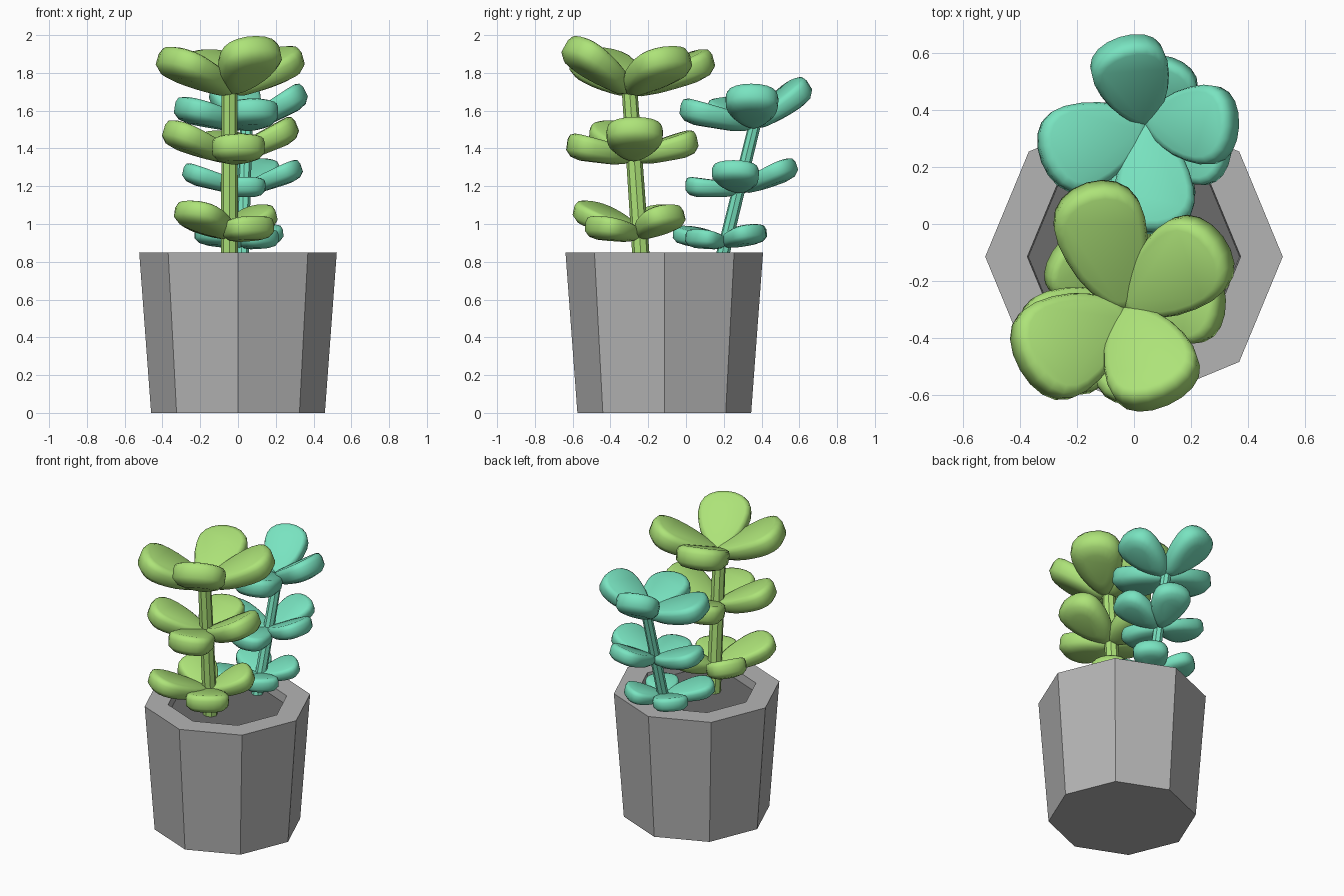
import bpy, bmesh
from math import sin, cos, pi, radians, copysign
from mathutils import Vector, Matrix

default_cube = bpy.data.objects.get("Cube")
if default_cube:
    bpy.data.objects.remove(default_cube, do_unlink=True)


def make_material(name, red, green, blue):
    material = bpy.data.materials.new(name)
    material.use_nodes = True
    color = (red, green, blue, 1)
    material.diffuse_color = color
    material.node_tree.nodes["Principled BSDF"].inputs["Base Color"].default_value = color
    return material


pot_grey = make_material("pot grey", .455, .455, .455)
soil_grey = make_material("soil dark grey", .145, .145, .145)
leaf_green = make_material("leaf green", .42, .77, .19)
leaf_teal = make_material("leaf teal", .19, .77, .53)


def finish(name, bm, material, smooth=False):
    bmesh.ops.recalc_face_normals(bm, faces=bm.faces)
    mesh = bpy.data.meshes.new(name)
    bm.to_mesh(mesh)
    bm.free()
    mesh.materials.append(material)
    obj = bpy.data.objects.new(name, mesh)
    bpy.context.collection.objects.link(obj)
    if smooth:
        bpy.ops.object.select_all(action="DESELECT")
        obj.select_set(True)
        bpy.context.view_layer.objects.active = obj
        bpy.ops.object.shade_smooth_by_angle(angle=radians(60))
    return obj


def bridge(bm, lower, upper):
    count = len(lower)
    for i in range(count):
        j = (i + 1) % count
        bm.faces.new((lower[i], lower[j], upper[j], upper[i]))


# Octagonal planter: outer wall, rim and inner wall
POT_CENTER = Vector((0, -.115, 0))
SOIL_Z = .79


def octagon(bm, radius, z):
    return [bm.verts.new(POT_CENTER + Vector((radius * cos(i * pi / 4), radius * sin(i * pi / 4), z)))
            for i in range(8)]


bm = bmesh.new()
rings = [octagon(bm, radius, z) for radius, z in
         ((.46, 0), (.523, .85), (.375, .85), (.37, SOIL_Z - .02))]
for lower, upper in zip(rings, rings[1:]):
    bridge(bm, lower, upper)
bm.faces.new(rings[0])
bm.faces.new(rings[-1])
finish("pot", bm, pot_grey)

bm = bmesh.new()
bm.faces.new(octagon(bm, .372, SOIL_Z))
finish("soil", bm, soil_grey)


# Faceted leaning stems
def stem(name, start, end, radius, material):
    start, end = Vector(start), Vector(end)
    axis = end - start
    bm = bmesh.new()
    bmesh.ops.create_cone(bm, cap_ends=True, segments=8, radius1=radius, radius2=radius * .9,
                          depth=axis.length)
    turn = axis.to_track_quat("Z", "Y").to_matrix().to_4x4()
    bm.transform(Matrix.Translation((start + end) / 2) @ turn)
    finish(name, bm, material)


# Fleshy paddle leaf: egg outline lofted through rounded layers
LAYERS = ((-.55, .5), (-.44, .8), (-.2, .98), (.22, 1), (.42, .95), (.5, .82))
SEGMENTS = 24


def leaf(name, base, azimuth, reach, tip_z, width, thickness, material):
    base = Vector(base)
    heading = radians(azimuth)
    tip = Vector((base.x + reach * cos(heading), base.y + reach * sin(heading), tip_z))
    along = tip - base
    length = along.length
    along.normalize()
    side = Vector((-sin(heading), cos(heading), 0))
    up = along.cross(side)
    bm = bmesh.new()
    rings = []
    for height, scale in LAYERS:
        ring = []
        for i in range(SEGMENTS):
            angle = 2 * pi * i / SEGMENTS
            c = cos(angle)
            t = .5 - .5 * copysign(abs(c) ** .88, c)
            across = sin(angle) * (.7 - .3 * c) / 1.5 * scale
            t = .55 + (t - .55) * scale
            depth = height * thickness * (.65 + .35 * t)
            ring.append(bm.verts.new(base + along * t * length + side * across * width + up * depth))
        rings.append(ring)
    for lower, upper in zip(rings, rings[1:]):
        bridge(bm, lower, upper)
    bm.faces.new(rings[0])
    bm.faces.new(rings[-1])
    finish(name, bm, material, smooth=True)


def whorl(name, base, thickness, material, leaves):
    for number, (azimuth, reach, tip_z, width) in enumerate(leaves, 1):
        leaf(f"{name}_leaf_{number}", base, azimuth, reach, tip_z, width, thickness, material)


# Tall green plant
stem("green_stem", (-.045, -.235, SOIL_Z - .01), (-.045, -.3, 1.73), .046, leaf_green)
whorl("green_top", (-.03, -.3, 1.7), .15, leaf_green,
      ((210, .42, 1.885), (294, .355, 1.95), (37, .42, 1.89), (107, .46, 1.87), ) and
      ((210, .42, 1.885, .36), (294, .355, 1.95, .33), (37, .42, 1.89, .32), (107, .46, 1.87, .32)))
whorl("green_middle", (-.04, -.28, 1.35), .135, leaf_green,
      ((202, .37, 1.5, .28), (280, .355, 1.42, .28), (2, .355, 1.52, .3), (100, .345, 1.44, .28)))
whorl("green_lower", (-.045, -.25, .94), .12, leaf_green,
      ((234, .39, 1.08, .27), (302, .3, .99, .27), (43, .28, 1.06, .25), (148, .28, 1.06, .25)))

# Shorter teal plant
stem("teal_stem", (.02, .18, SOIL_Z - .01), (.045, .365, 1.53), .036, leaf_teal)
whorl("teal_top", (.045, .36, 1.52), .13, leaf_teal,
      ((201, .395, 1.62, .31), (276, .395, 1.61, .28), (357, .315, 1.7, .28), (108, .3, 1.74, .27)))
whorl("teal_middle", (.04, .29, 1.18), .105, leaf_teal,
      ((186, .335, 1.28, .24), (266, .295, 1.2, .24), (-8, .3, 1.3, .25), (72, .305, 1.31, .24)))
whorl("teal_lower", (.025, .2, .895), .095, leaf_teal,
      ((228, .32, .95, .22), (310, .22, .93, .21), (48, .25, .96, .22), (137, .27, .96, .22)))
